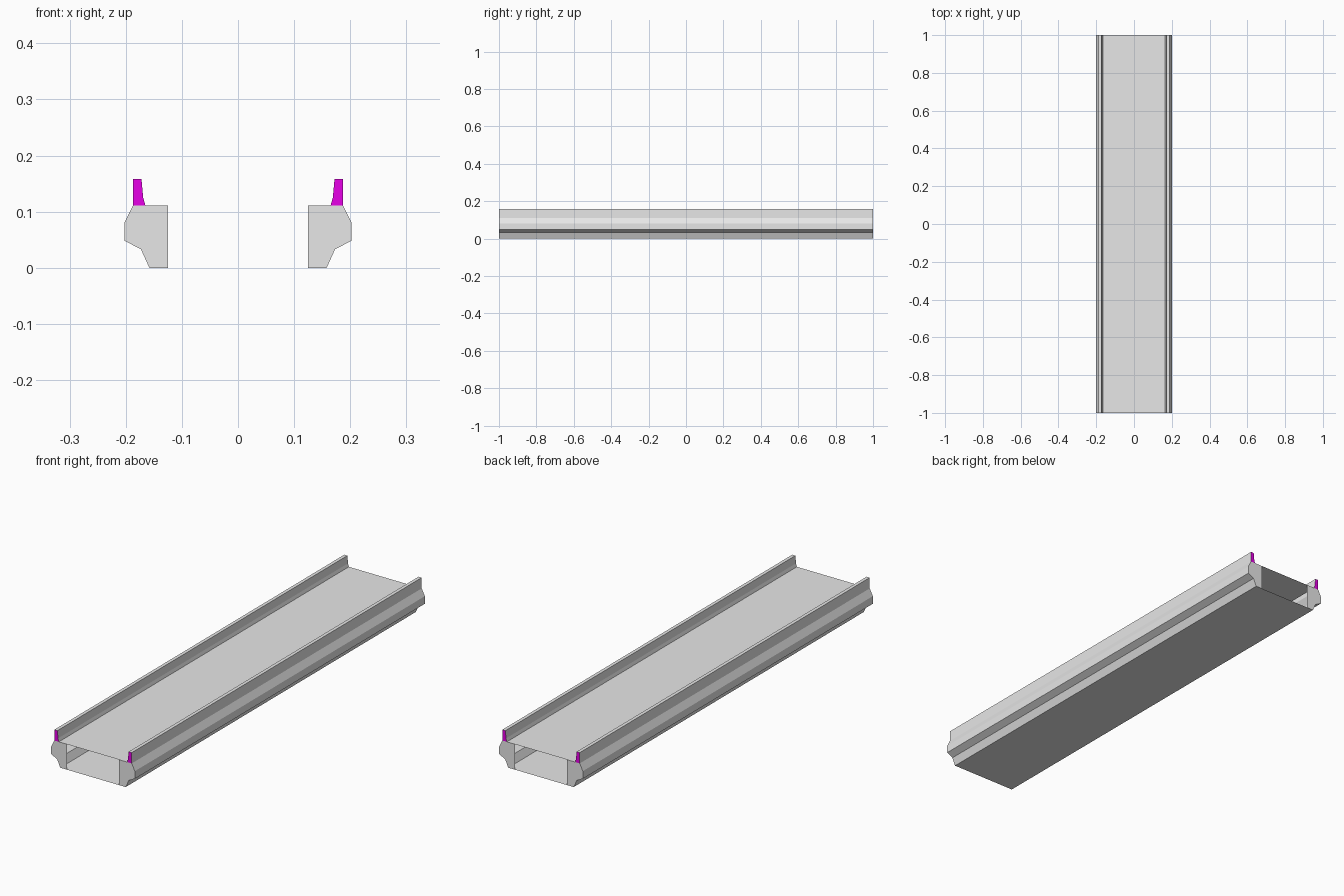
import bpy
import bmesh

HALF = 1.0          # half the length of the span
INNER = 0.125       # inner edge of the end plates

cube = bpy.data.objects.get("Cube")
if cube:
    bpy.data.objects.remove(cube, do_unlink=True)


def material(name, color):
    mat = bpy.data.materials.new(name)
    mat.use_nodes = True
    mat.diffuse_color = color
    node = next(n for n in mat.node_tree.nodes if n.type == 'BSDF_PRINCIPLED')
    node.inputs["Base Color"].default_value = color
    node.inputs["Roughness"].default_value = 0.8
    return mat


grey = material("concrete grey", (0.8, 0.8, 0.8, 1))
magenta = material("end magenta", (0.8, 0.0, 0.8, 1))


def finish(name, bm, mat):
    mesh = bpy.data.meshes.new(name)
    bm.to_mesh(mesh)
    bm.free()
    mesh.materials.append(mat)
    obj = bpy.data.objects.new(name, mesh)
    bpy.context.collection.objects.link(obj)


def sheet(name, path, mat):
    """Sweep an open path (counter-clockwise from the front) along the span."""
    bm = bmesh.new()
    rows = [[bm.verts.new((x, y, z)) for x, z in path] for y in (-HALF, HALF)]
    front, back = rows
    for i in range(len(path) - 1):
        bm.faces.new((front[i], back[i], back[i + 1], front[i + 1]))
    finish(name, bm, mat)


def end_plates(name, outline, mat):
    """Flat plate at each end of the span, facing outward."""
    bm = bmesh.new()
    bm.faces.new([bm.verts.new((x, -HALF, z)) for x, z in outline])
    bm.faces.new([bm.verts.new((x, HALF, z)) for x, z in reversed(outline)])
    finish(name, bm, mat)


def mirrored(path):
    return [(-x, z) for x, z in reversed(path)]


# Cross-section of the left (+x) side, listed counter-clockwise
fascia = [(0.158, 0), (0.173, 0.033), (0.202, 0.048), (0.202, 0.081), (0.187, 0.111)]
parapet = [(0.187, 0.111), (0.187, 0.158), (0.172, 0.158), (0.169, 0.125), (0.165, 0.111)]
girder_end = fascia + [(INNER, 0.111), (INNER, 0)]

# Road deck and underside
sheet("road_deck", [parapet[-1], mirrored(parapet)[0]], grey)
sheet("underside", [mirrored(fascia)[-1], fascia[0]], grey)

# Side shells, parapets and their end plates
for side, shape in (("left", lambda p: p), ("right", mirrored)):
    sheet(side + "_fascia", shape(fascia), grey)
    sheet(side + "_parapet", shape(parapet), grey)
    end_plates(side + "_girder_ends", shape(girder_end), grey)
    end_plates(side + "_parapet_ends", shape(parapet), magenta)
